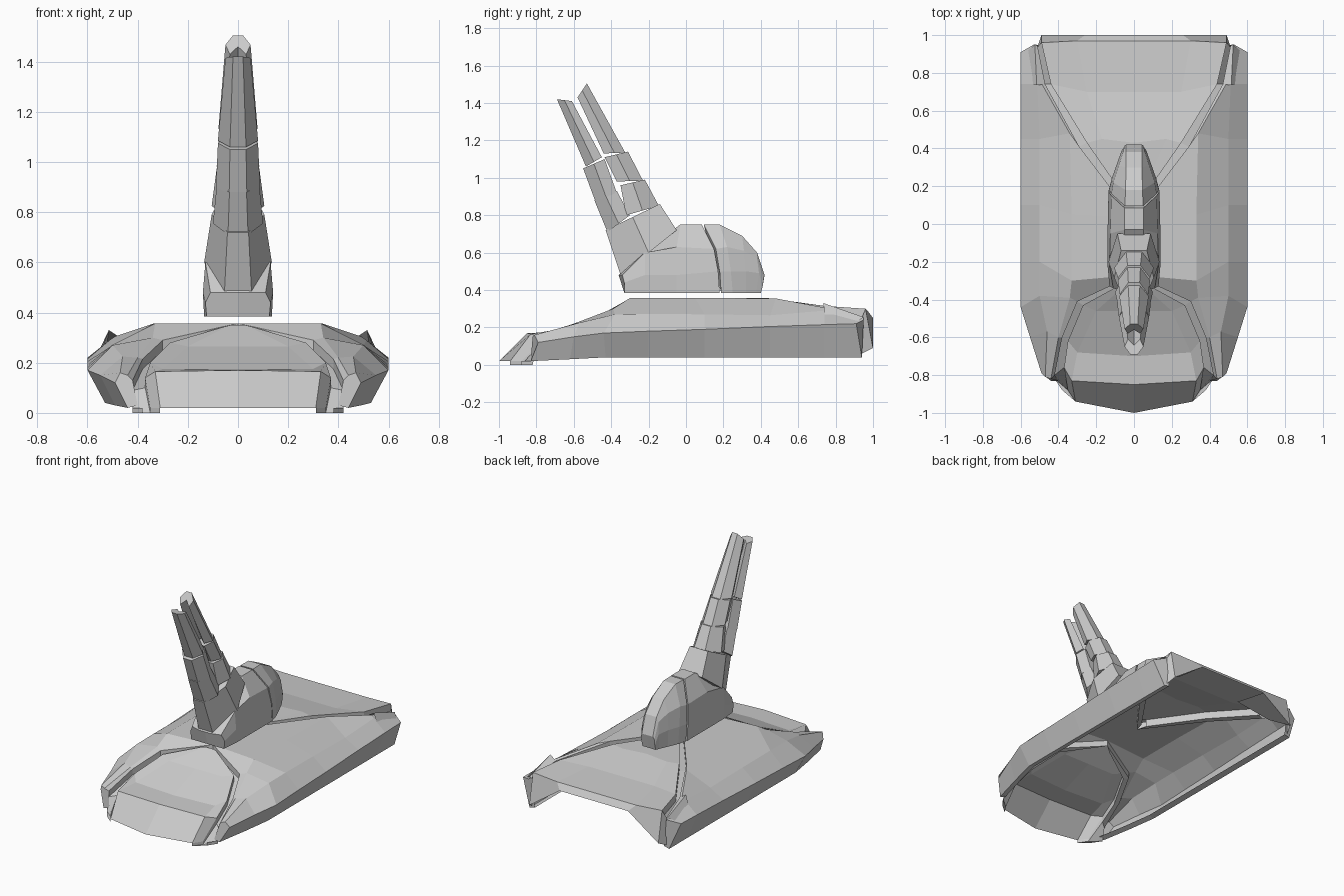
import bpy, bmesh
from mathutils import Vector


def make(name, verts, faces, mirror=True):
    bm = bmesh.new()
    vs = [bm.verts.new(v) for v in verts]
    for f in faces:
        bm.faces.new([vs[i] for i in f])
    bmesh.ops.remove_doubles(bm, verts=bm.verts, dist=0.0005)
    bmesh.ops.recalc_face_normals(bm, faces=bm.faces)
    me = bpy.data.meshes.new(name)
    bm.to_mesh(me)
    bm.free()
    ob = bpy.data.objects.new(name, me)
    bpy.context.collection.objects.link(ob)
    if mirror:
        m = ob.modifiers.new("mirror", 'MIRROR')
        m.use_axis[0] = True
        m.merge_threshold = 0.001
    return ob


def loft(name, rows, closed=False, caps=(), mirror=True):
    """Skin a list of equal-length rows of 3D points."""
    n = len(rows[0])
    verts = [p for r in rows for p in r]
    faces = []
    for j in range(len(rows) - 1):
        for i in range(n if closed else n - 1):
            k = (i + 1) % n
            faces.append((j * n + i, j * n + k, (j + 1) * n + k, (j + 1) * n + i))
    for c in caps:
        j = c % len(rows)
        faces.append(tuple(range(j * n, j * n + n)))
    return make(name, verts, faces, mirror)


def channel(name, inner, outer, depth):
    """Recessed strip between two plate edges."""
    drop = lambda p: (p[0], p[1], max(0.0, p[2] - depth))
    loft(name, [(a, drop(a), drop(b), b) for a, b in zip(inner, outer)])


# Hull side panels: deck, shoulder, widest edge, bottom edge
side = [
    [(.42, -.80, .13), (.44, -.82, .15), (.47, -.81, .16), (.49, -.79, .12), (.44, -.83, .02)],
    [(.38, -.60, .215), (.40, -.60, .22), (.46, -.57, .225), (.55, -.60, .15), (.49, -.62, .03)],
    [(.30, -.41, .29), (.34, -.39, .30), (.50, -.38, .27), (.60, -.44, .17), (.53, -.43, .04)],
    [(0, -.27, .357), (.33, -.30, .357), (.50, -.20, .272), (.60, -.20, .18), (.53, -.20, .04)],
    [(0, .03, .357), (.33, .05, .357), (.50, .10, .27), (.60, .10, .19), (.53, .10, .04)],
    [(.29, .41, .357), (.34, .48, .355), (.50, .45, .265), (.60, .45, .205), (.53, .45, .04)],
    [(.47, .74, .30), (.49, .745, .305), (.512, .74, .29), (.60, .74, .215), (.53, .74, .04)],
    [(.51, .94, .25), (.52, .95, .25), (.53, .95, .24), (.60, .91, .22), (.53, .94, .04)],
]
for r in side:
    x, y, z = r[-1]
    r.append((x - .04, y, z + .01))
loft("hull_side", side, caps=(0, -1))
# Small raised fin at the rear shoulder
loft("shoulder_fin", [[(.47, .74, .30), (.515, .735, .33), (.535, .74, .27)],
                      [(.51, .94, .25), (.525, .95, .255), (.56, .92, .235)]])

# Front plate
front = [
    [(0, -1, .02), (.31, -.94, .02), (.35, -.88, .02)],
    [(0, -.85, .17), (.33, -.83, .165), (.37, -.76, .14)],
    [(0, -.70, .175), (.30, -.68, .175), (.35, -.62, .20)],
    [(0, -.46, .265), (.20, -.46, .265), (.27, -.43, .28)],
    [(0, -.31, .35), (.03, -.31, .35), (.05, -.31, .345)],
]
loft("front_plate", front)
channel("front_channel",
        [(.31, -.94, .02)] + [r[-1] for r in front],
        [(.38, -.88, .02), (.42, -.82, .02), (.42, -.80, .13)] + [side[i][0] for i in (1, 2, 3)], .04)

# Rear deck with turned-down rear lip
rear = [
    [(0, .08, .357), (.01, .085, .357), (.02, .10, .357)],
    [(0, .43, .357), (.17, .45, .355), (.25, .43, .355)],
    [(0, .70, .305), (.25, .70, .305), (.44, .74, .315)],
    [(0, .97, .29), (.30, .97, .29), (.49, .96, .30)],
    [(0, 1, .25), (.26, 1, .25), (.49, 1, .09)],
]
loft("rear_deck", rear)
channel("rear_channel", [r[-1] for r in rear[:4]], [side[i][0] for i in (4, 5, 6, 7)], .05)
loft("rear_corner", [
    [(.49, .96, .30), (.49, 1, .09)],
    [(.51, .94, .25), (.51, .94, .06)]])
loft("rear_corner_inner", [
    [(.26, 1, .25), (.49, 1, .09)],
    [(.25, .75, .29), (.46, .82, .20)]])

# Turret front body and rear dome, split by a seam
body = [
    [(0, -.36, .48), (.04, -.36, .48), (.11, -.34, .48), (.13, -.33, .44), (.125, -.33, .385)],
    [(0, -.24, .60), (.05, -.24, .60), (.13, -.22, .60), (.14, -.22, .48), (.135, -.22, .385)],
    [(0, -.03, .75), (.05, -.03, .75), (.125, -.05, .63), (.14, -.05, .48), (.135, -.05, .385)],
    [(0, .085, .75), (.05, .085, .75), (.12, .15, .62), (.135, .172, .50), (.135, .18, .385)],
]
dome = [
    [(0, .095, .75), (.048, .095, .75), (.12, .16, .62), (.132, .18, .50), (.132, .188, .385)],
    [(0, .18, .75), (.045, .18, .75), (.11, .22, .63), (.118, .24, .50), (.115, .25, .385)],
    [(0, .30, .69), (.042, .30, .69), (.08, .31, .61), (.09, .32, .50), (.085, .32, .385)],
    [(0, .38, .60), (.042, .38, .60), (.058, .38, .57), (.065, .39, .49), (.06, .375, .385)],
    [(0, .42, .48), (.042, .42, .48), (.05, .415, .46), (.05, .41, .42), (.05, .40, .385)],
]
for name, rows in (("turret_body", body), ("turret_dome", dome)):
    for r in rows:
        r.append((0, r[-1][1], .385))
    loft(name, rows, caps=(0, -1))


# Twin clamshell barrels: faceted segments with a hollow inner side, in the (y, z) plane
def segment(name, o0, i0, o1, i1, w0, w1, hollow=1.0):
    rows = []
    for o, i, w in ((o0, i0, w0), (o1, i1, w1)):
        o, i = Vector(o), Vector(i)
        half = [(.4 * w, o), (w, o.lerp(i, .5)), (.65 * w, i)]
        ring = half + [(0, o.lerp(i, hollow))] + [(-x, p) for x, p in reversed(half)]
        rows.append([(x, p.x, p.y) for x, p in ring])
    loft(name, rows, closed=True, caps=(0, -1), mirror=False)


segment("barrel_root", (-.35, .48), (-.05, .72), (-.43, .72), (-.14, .86), .135, .105)
segment("lower_barrel_base", (-.42, .71), (-.30, .80), (-.49, .88), (-.37, .93), .10, .085)
segment("lower_barrel_collar", (-.485, .875), (-.37, .92), (-.55, 1.05), (-.435, 1.10), .088, .08)
segment("lower_barrel_tip", (-.535, 1.06), (-.45, 1.11), (-.69, 1.42), (-.61, 1.41), .08, .05, .6)
segment("upper_barrel_base", (-.145, .85), (-.32, .80), (-.22, .99), (-.35, .96), .105, .085)
segment("upper_barrel_collar", (-.23, .985), (-.37, .98), (-.31, 1.14), (-.435, 1.11), .085, .075)
segment("upper_barrel_tip", (-.325, 1.135), (-.44, 1.13), (-.53, 1.505), (-.58, 1.43), .078, .05, .6)
